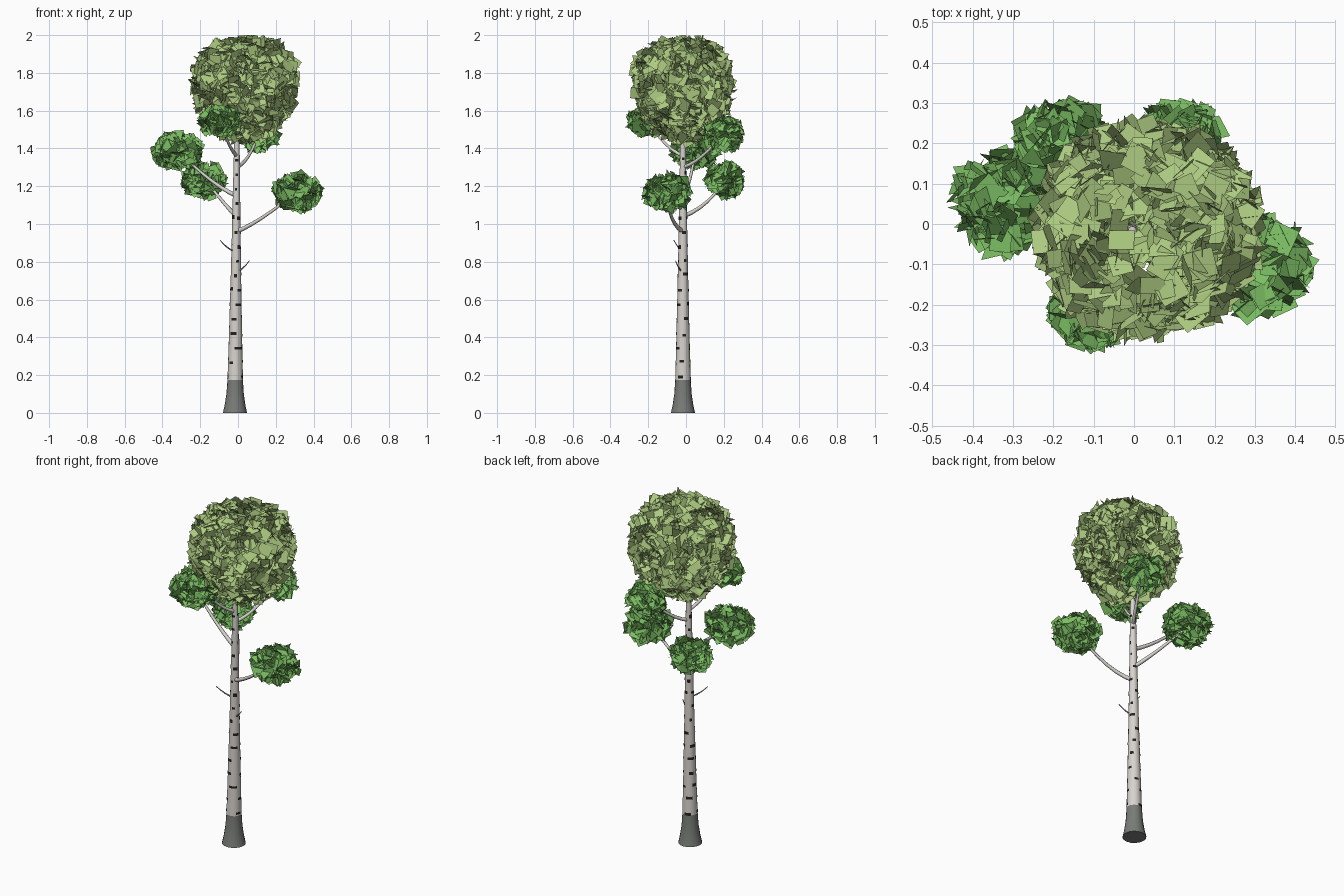
import bpy, bmesh, math, random
from mathutils import Vector

random.seed(7)
cube = bpy.data.objects.get("Cube")
if cube:
    bpy.data.objects.remove(cube, do_unlink=True)


def material(name, colour):
    mat = bpy.data.materials.new(name)
    mat.use_nodes = True
    rgba = (*colour, 1)
    mat.diffuse_color = rgba
    mat.node_tree.nodes["Principled BSDF"].inputs["Base Color"].default_value = rgba
    return mat


BARK = material("pale bark", (0.68, 0.65, 0.61))
BASE = material("grey base bark", (0.19, 0.20, 0.19))
MARK = material("dark bark marks", (0.015, 0.014, 0.013))
TWIG = material("grey twig", (0.38, 0.37, 0.36))
CROWN = material("olive leaves", (0.42, 0.60, 0.22))
GREEN = material("green leaves", (0.20, 0.51, 0.125))


def finish(name, bm, mats, smooth=False):
    mesh = bpy.data.meshes.new(name)
    bm.to_mesh(mesh)
    bm.free()
    obj = bpy.data.objects.new(name, mesh)
    bpy.context.collection.objects.link(obj)
    for mat in mats:
        mesh.materials.append(mat)
    if smooth:
        bpy.ops.object.select_all(action='DESELECT')
        obj.select_set(True)
        bpy.context.view_layer.objects.active = obj
        bpy.ops.object.shade_smooth_by_angle(angle=math.radians(50))
    return obj


def tube(bm, points, radii, sides):
    """Tapered closed tube along a path."""
    rings = []
    for i, p in enumerate(points):
        along = points[min(i + 1, len(points) - 1)] - points[max(i - 1, 0)]
        u = Vector((0, 1, 0)).cross(along).normalized()
        v = along.normalized().cross(u)
        turns = [math.tau * k / sides for k in range(sides)]
        rings.append([bm.verts.new(p + radii[i] * (u * math.cos(a) + v * math.sin(a)))
                      for a in turns])
    for low, high in zip(rings, rings[1:]):
        for k in range(sides):
            n = (k + 1) % sides
            bm.faces.new((low[k], low[n], high[n], high[k]))
    bm.faces.new(rings[0][::-1])
    bm.faces.new(rings[-1])


# Trunk: flared grey foot, pale tapering stem
PROFILE = [(0, 0.064), (0.04, 0.055), (0.1, 0.046), (0.175, 0.041), (0.4, 0.035),
           (0.7, 0.028), (1.0, 0.022), (1.3, 0.017), (1.65, 0.01)]


def axis(z):
    return Vector((-0.016 + 0.007 * z, -0.016, z))


def trunk_radius(z):
    for (z0, r0), (z1, r1) in zip(PROFILE, PROFILE[1:]):
        if z <= z1:
            return r0 + (r1 - r0) * (z - z0) / (z1 - z0)


bm = bmesh.new()
tube(bm, [axis(z) for z, r in PROFILE], [r for z, r in PROFILE], 16)
for f in bm.faces:
    f.material_index = 1 if f.calc_center_median().z < 0.17 else 0
finish("trunk", bm, [BARK, BASE], True)


# Bark marks: thin curved plates wrapped on the trunk
def bark_mark(bm, z, angle, half, height):
    rows = []
    for level in (z - height / 2, z + height / 2):
        r = trunk_radius(level) + 0.0015
        rows.append([bm.verts.new(axis(level) + Vector((r * math.cos(a), r * math.sin(a), 0)))
                     for a in (angle + half * (k / 2 - 1) for k in range(5))])
    for k in range(4):
        bm.faces.new((rows[0][k], rows[0][k + 1], rows[1][k + 1], rows[1][k]))


front_turn = [-20, -125, -65, -110, -105, -60, -40, -95, -70, -50, -95, -50, -80, -100, -90, -90]
bm = bmesh.new()
for i, turn in enumerate(front_turn):
    z = 0.19 + 0.0765 * i
    for side in range(3):
        a = math.radians(turn + 120 * side + (random.uniform(-25, 25) if side else 0))
        bark_mark(bm, z + (random.uniform(-0.01, 0.01) if side else 0), a,
                  random.uniform(0.25, 0.6), random.uniform(0.012, 0.022))
finish("bark_marks", bm, [MARK])


# Branches: start height, bend point, end point
def limb(name, z, bend, end, r0, r1, mat):
    start, bend, end = axis(z), Vector(bend), Vector(end)
    steps = [k / 6 for k in range(7)]
    path = [start * (1 - t) ** 2 + bend * 2 * t * (1 - t) + end * t * t for t in steps]
    bm = bmesh.new()
    tube(bm, path, [r0 + (r1 - r0) * t for t in steps], 8)
    finish(name, bm, [mat], True)


limb("left_branch", 0.96, (0.1, -0.09, 1.0), (0.3, -0.1, 1.16), 0.012, 0.006, BARK)
limb("right_branch", 1.15, (-0.13, 0.02, 1.2), (-0.31, 0.05, 1.38), 0.012, 0.006, BARK)
limb("back_right_branch", 1.04, (-0.06, 0.12, 1.09), (-0.18, 0.21, 1.24), 0.012, 0.006, BARK)
limb("back_left_branch", 1.3, (0.06, 0.08, 1.33), (0.11, 0.2, 1.48), 0.01, 0.006, BARK)
limb("front_branch", 1.36, (-0.05, -0.11, 1.4), (-0.09, -0.2, 1.54), 0.01, 0.005, BARK)
limb("right_twig", 0.85, (-0.06, -0.04, 0.87), (-0.095, -0.065, 0.915), 0.005, 0.002, TWIG)
limb("left_twig", 0.74, (0.03, -0.04, 0.765), (0.06, -0.055, 0.805), 0.005, 0.002, TWIG)


# Foliage: flat leaf cards scattered over a rounded shell
def random_direction():
    z, a = random.uniform(-1, 1), random.uniform(0, math.tau)
    s = math.sqrt(1 - z * z)
    return Vector((s * math.cos(a), s * math.sin(a), z))


def foliage(name, centre, size, count, leaf, mat, top_power=2, low_power=2, low=1):
    bm = bmesh.new()
    for _ in range(count):
        d = random_direction()
        n = top_power if d.z > 0 else low_power
        k = (math.hypot(d.x, d.y) ** n + abs(d.z) ** n) ** (-1 / n) * random.uniform(0.82, 1)
        spot = Vector([c + s * k * e for c, s, e in zip(centre, size, d)])
        if d.z < 0:
            spot.z = centre[2] + (spot.z - centre[2]) * low
        normal = (d + random_direction() * 1.1).normalized()
        u = normal.cross(random_direction()).normalized() * leaf * random.uniform(0.38, 0.58)
        v = normal.cross(u) * random.uniform(0.7, 1)
        bm.faces.new([bm.verts.new(spot + u * i + v * j)
                      for i, j in ((-1, -1), (1, -1), (1, 1), (-1, 1))])
    for vert in bm.verts:
        vert.co.z = min(vert.co.z, 2)
    finish(name, bm, [mat])


foliage("crown_leaves", (0.035, -0.015, 1.73), (0.275, 0.265, 0.25), 1150, 0.066, CROWN,
        2.7, 1.75, 1.2)
foliage("left_leaves", (0.31, -0.1, 1.165), (0.12, 0.115, 0.085), 170, 0.064, GREEN)
foliage("right_leaves", (-0.32, 0.055, 1.385), (0.12, 0.115, 0.085), 170, 0.064, GREEN)
foliage("back_right_leaves", (-0.18, 0.21, 1.23), (0.105, 0.09, 0.08), 150, 0.062, GREEN)
foliage("back_left_leaves", (0.11, 0.205, 1.475), (0.095, 0.09, 0.08), 150, 0.062, GREEN)
foliage("front_leaves", (-0.095, -0.205, 1.545), (0.1, 0.085, 0.07), 150, 0.062, GREEN)
